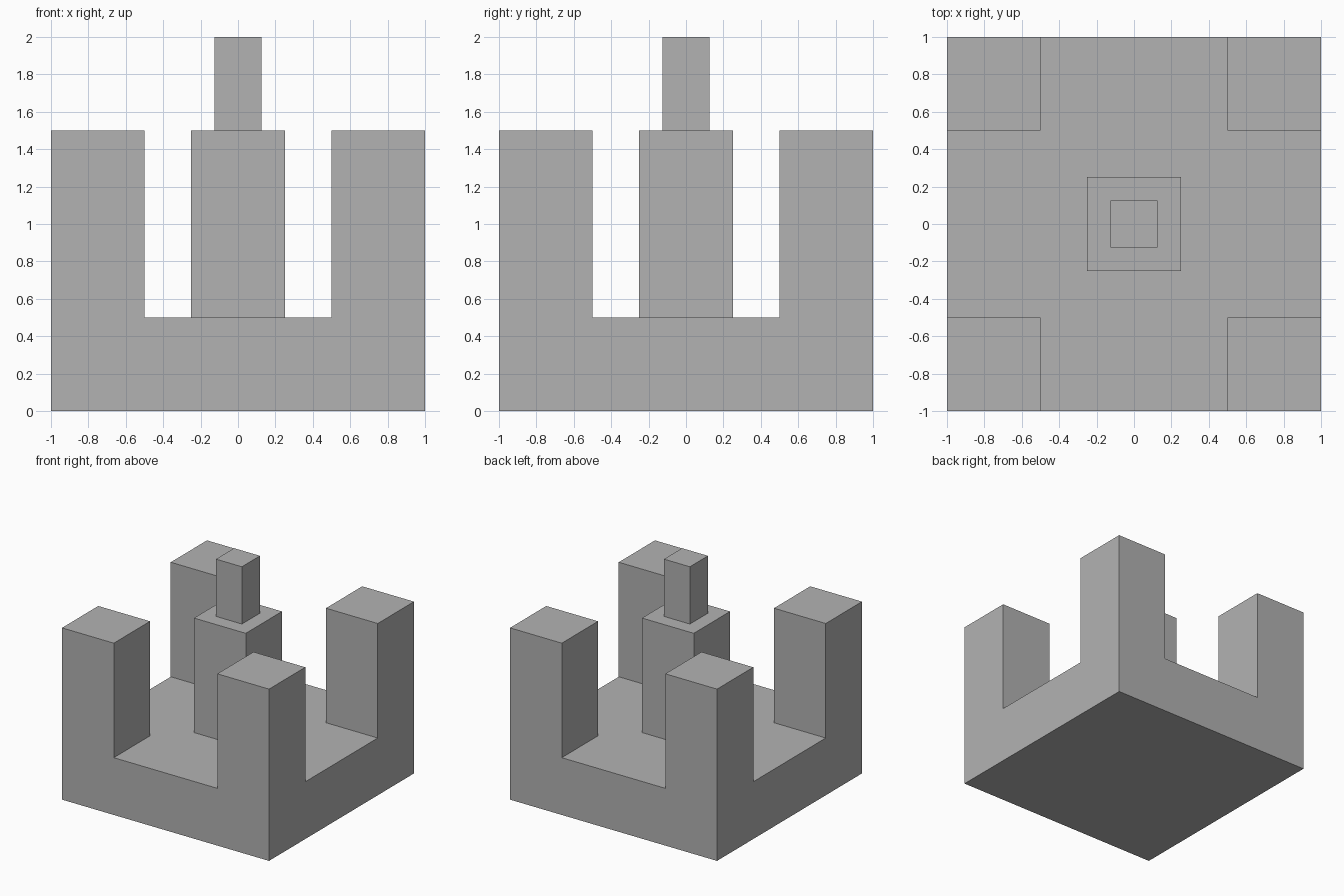
import bpy
import bmesh
from mathutils import Matrix, Vector

default = bpy.data.objects.get("Cube")
if default:
    bpy.data.objects.remove(default, do_unlink=True)

# One plain grey for everything
grey = bpy.data.materials.new("plain grey")
grey.use_nodes = True
colour = (0.448, 0.448, 0.448, 1)
grey.diffuse_color = colour
grey.node_tree.nodes["Principled BSDF"].inputs["Base Color"].default_value = colour


def box(bm, width, bottom, top):
    """Add a square box, centred on the z axis."""
    height = top - bottom
    matrix = Matrix.Translation((0, 0, bottom + height / 2)) @ Matrix.Diagonal((width, width, height, 1))
    bmesh.ops.create_cube(bm, size=1, matrix=matrix)


def finish(bm, name):
    bmesh.ops.recalc_face_normals(bm, faces=bm.faces[:])
    mesh = bpy.data.meshes.new(name)
    bm.to_mesh(mesh)
    bm.free()
    mesh.materials.append(grey)
    obj = bpy.data.objects.new(name, mesh)
    bpy.context.collection.objects.link(obj)
    return obj


# Base block with its four corner towers raised from the top face
bm = bmesh.new()
box(bm, 2, 0, 0.5)
bmesh.ops.subdivide_edges(bm, edges=bm.edges[:], cuts=3, use_grid_fill=True)
corners = []
for face in bm.faces:
    centre = face.calc_center_median()
    if centre.z > 0.49 and min(abs(centre.x), abs(centre.y)) > 0.5:
        corners.append(face)
raised = bmesh.ops.extrude_face_region(bm, geom=corners)["geom"]
verts = [v for v in raised if isinstance(v, bmesh.types.BMVert)]
bmesh.ops.translate(bm, verts=verts, vec=Vector((0, 0, 1)))
bmesh.ops.recalc_face_normals(bm, faces=bm.faces[:])
bmesh.ops.dissolve_limit(bm, angle_limit=0.01, verts=bm.verts[:], edges=bm.edges[:])
finish(bm, "base_with_corner_towers")

# Stepped central tower
for name, width, bottom, top in (
    ("central_tower", 0.5, 0.5, 1.5),
    ("central_spire", 0.25, 1.5, 2.0),
):
    bm = bmesh.new()
    box(bm, width, bottom, top)
    finish(bm, name)
